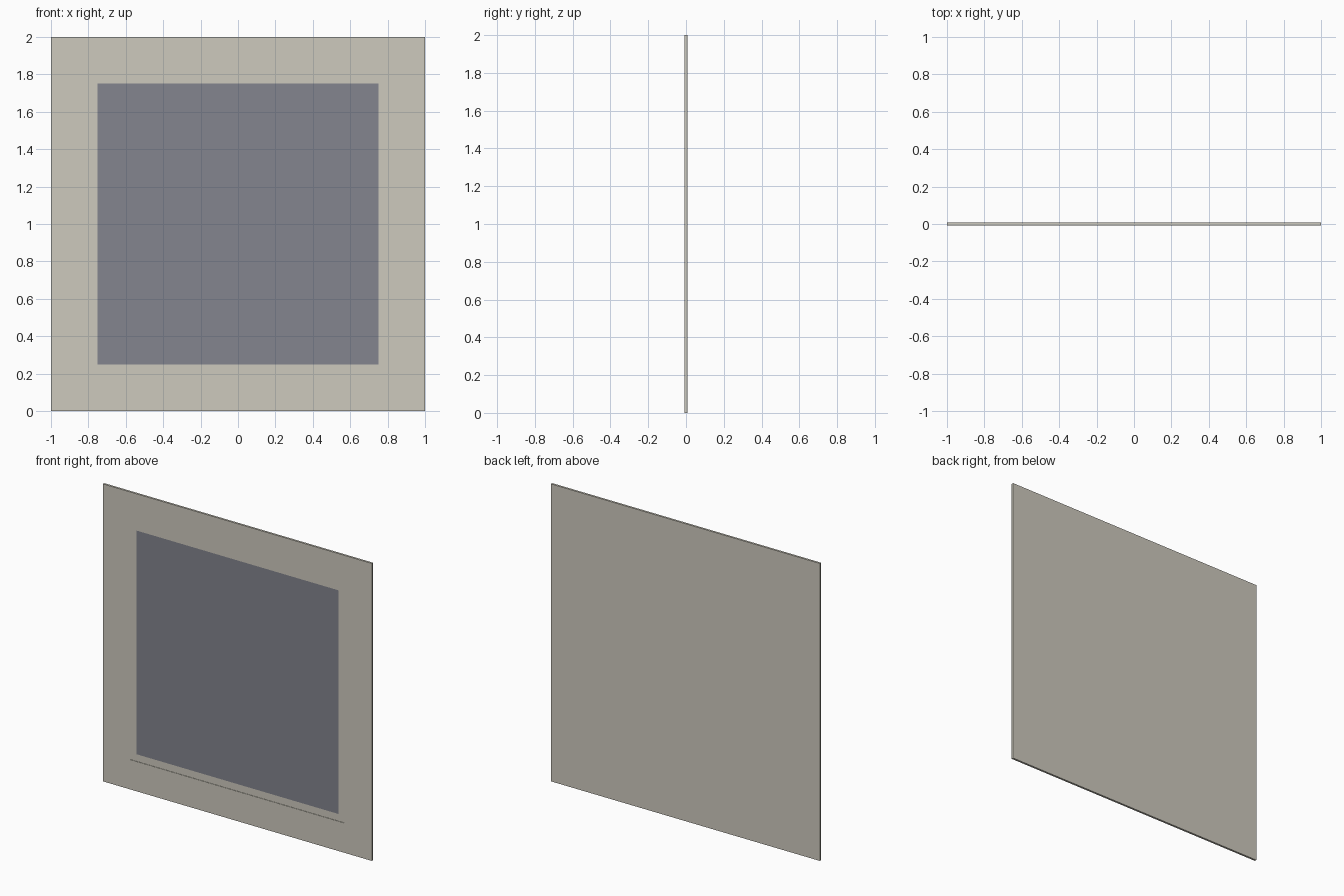
import bpy, bmesh
from mathutils import Matrix

if "Cube" in bpy.data.objects:
    bpy.data.objects.remove(bpy.data.objects["Cube"])


def srgb(r, g, b):
    f = lambda c: c / 12.92 if c <= 0.04045 else ((c + 0.055) / 1.055) ** 2.4
    return tuple(f(v / 255) for v in (r, g, b)) + (1.0,)


def material(name, rgb):
    m = bpy.data.materials.new(name)
    m.diffuse_color = srgb(*rgb)
    m.use_nodes = True
    m.node_tree.nodes["Principled BSDF"].inputs["Base Color"].default_value = m.diffuse_color
    return m


beige = material("warm_beige", (206, 202, 190))
slate = material("slate_grey", (131, 133, 142))

THICK = 0.014   # panel depth
RECESS = 0.002  # shallow step inside the border

# Square wall panel, standing on z = 0
bm = bmesh.new()
bmesh.ops.create_cube(bm, size=1.0, matrix=Matrix.Translation((0, 0, 1)) @ Matrix.Diagonal((2, THICK, 2, 1)))
bm.normal_update()
front = min(bm.faces, key=lambda f: f.calc_center_median().y)

# Border, then a narrow step, then the flat margin around the picture
bmesh.ops.inset_region(bm, faces=[front], thickness=0.2, use_even_offset=True)
bmesh.ops.inset_region(bm, faces=[front], thickness=0.0005, use_even_offset=True)
for v in front.verts:
    v.co.y += RECESS
bm.normal_update()
bmesh.ops.inset_region(bm, faces=[front], thickness=0.0475, use_even_offset=True)

# Coloured centre
front.material_index = 1

mesh = bpy.data.meshes.new("framed_panel")
bm.to_mesh(mesh)
bm.free()
mesh.materials.append(beige)
mesh.materials.append(slate)
panel = bpy.data.objects.new("framed_panel", mesh)
bpy.context.collection.objects.link(panel)
